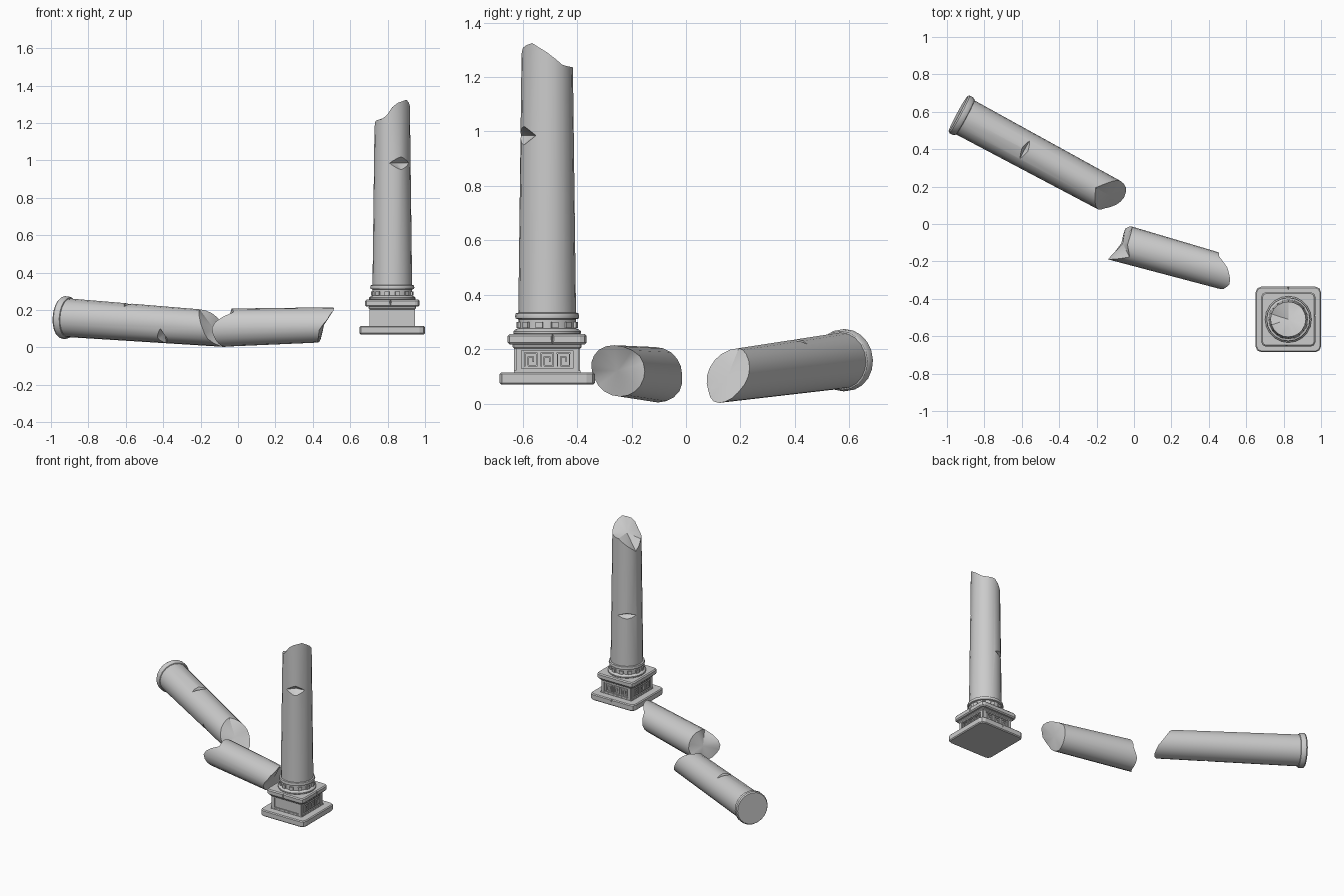
import bpy, bmesh
from math import sin, cos, pi, radians
from mathutils import Matrix, Vector

old = bpy.data.objects.get("Cube")
if old:
    bpy.data.objects.remove(old)

stone = bpy.data.materials.new("grey stone")
stone.use_nodes = True
stone.diffuse_color = (0.6, 0.6, 0.6, 1)
stone.node_tree.nodes["Principled BSDF"].inputs["Base Color"].default_value = (0.6, 0.6, 0.6, 1)

SIDES = 20
CENTRE = Vector((0.825, -0.51, 0))
STANDING = Matrix.Translation(CENTRE)


def finish(name, bm, matrix=Matrix()):
    bmesh.ops.recalc_face_normals(bm, faces=bm.faces)
    mesh = bpy.data.meshes.new(name)
    bm.to_mesh(mesh)
    bm.free()
    mesh.transform(matrix)
    mesh.materials.append(stone)
    ob = bpy.data.objects.new(name, mesh)
    bpy.context.collection.objects.link(ob)
    return ob


def select(ob):
    bpy.ops.object.select_all(action="DESELECT")
    ob.select_set(True)
    bpy.context.view_layer.objects.active = ob


def smooth(ob):
    select(ob)
    bpy.ops.object.shade_smooth_by_angle(angle=radians(32))


def apply(ob, mod):
    select(ob)
    bpy.ops.object.modifier_apply(modifier=mod.name)


def chip(ob, matrix, size):
    """Knock a diamond-shaped chip out of an object."""
    bm = bmesh.new()
    bmesh.ops.create_uvsphere(bm, u_segments=4, v_segments=2, radius=1)
    cutter = finish("chip_cutter", bm, matrix @ Matrix.Diagonal((*size, 1)))
    cutter.hide_render = True
    mod = ob.modifiers.new("chip", "BOOLEAN")
    mod.operation, mod.object, mod.solver = "DIFFERENCE", cutter, "EXACT"
    apply(ob, mod)
    bpy.data.objects.remove(cutter)


def around(degrees, radius, height):
    """Frame on a shaft's surface: x outward, y tangent, z along the axis."""
    return (Matrix.Rotation(radians(degrees), 4, "Z")
            @ Matrix.Translation((radius, 0, height)))


def edge_height(points, degrees):
    """Interpolate a broken rim given as (angle, height) pairs."""
    pts = [(points[-1][0] - 360, points[-1][1])] + points + [(points[0][0] + 360, points[0][1])]
    for (a, h), (b, k) in zip(pts, pts[1:]):
        if a <= degrees <= b:
            return h + (k - h) * (degrees - a) / (b - a)


def shaft(name, low, high, radius, matrix):
    """Tapered drum along local z with two broken (or level) ends."""
    bm = bmesh.new()
    rings = []
    for rim in (low, high):
        ring = []
        for i in range(SIDES):
            a = 2 * pi * i / SIDES
            h = edge_height(rim, 360 * i / SIDES)
            ring.append(bm.verts.new((radius(h) * cos(a), radius(h) * sin(a), h)))
        mid = bm.verts.new((0, 0, sum(v.co.z for v in ring) / SIDES))
        for i in range(SIDES):
            bm.faces.new((ring[i - 1], ring[i], mid))
        rings.append(ring)
    for i in range(SIDES):
        bm.faces.new((rings[0][i - 1], rings[0][i], rings[1][i], rings[1][i - 1]))
    return finish(name, bm, matrix)


def lathe(name, profile, matrix):
    """Closed turned part from (radius, height) pairs."""
    bm = bmesh.new()
    rings = [[bm.verts.new((r * cos(2 * pi * i / SIDES), r * sin(2 * pi * i / SIDES), h))
              for i in range(SIDES)] for r, h in profile]
    for a, b in zip(rings, rings[1:]):
        for i in range(SIDES):
            bm.faces.new((a[i - 1], a[i], b[i], b[i - 1]))
    bm.faces.new(rings[0])
    bm.faces.new(rings[-1])
    ob = finish(name, bm, matrix)
    smooth(ob)
    return ob


def slab(name, half, low, high, corner, soft):
    """Square slab with rounded corners and softened edges."""
    bm = bmesh.new()
    bmesh.ops.create_cube(bm, size=2, matrix=Matrix.Translation((0, 0, (low + high) / 2))
                          @ Matrix.Diagonal((half, half, (high - low) / 2, 1)))
    upright = [e for e in bm.edges if abs(e.verts[0].co.z - e.verts[1].co.z) > 0.001]
    if corner:
        bmesh.ops.bevel(bm, geom=upright, offset=corner, segments=2, profile=0.5, affect="EDGES")
    ob = finish(name, bm, STANDING)
    if soft:
        mod = ob.modifiers.new("soft", "BEVEL")
        mod.width, mod.segments, mod.angle_limit = soft, 1, radians(50)
        apply(ob, mod)
    return ob


def lying(origin, direction):
    """Frame for a fallen drum: z along its axis, y upward."""
    z = Vector(direction).normalized()
    x = Vector((0, 0, 1)).cross(z).normalized()
    y = z.cross(x)
    return Matrix.Translation(origin) @ Matrix((x, y, z)).transposed().to_4x4()


# Pedestal
plinth = slab("plinth", 0.175, 0.07, 0.115, 0.03, 0.006)
chip(plinth, Matrix.Translation(CENTRE + Vector((0, 0.178, 0.118))), (0.008, 0.02, 0.03))
slab("pedestal_block", 0.115, 0.11, 0.215, 0, 0)
slab("pedestal_foot", 0.122, 0.11, 0.122, 0, 0)
slab("pedestal_moulding", 0.127, 0.203, 0.222, 0, 0.006)
cap = slab("pedestal_cap", 0.145, 0.218, 0.256, 0.025, 0.007)
chip(cap, Matrix.Translation(CENTRE + Vector((0.147, 0.02, 0.24))), (0.015, 0.007, 0.04))
chip(cap, Matrix.Translation(CENTRE + Vector((-0.01, -0.147, 0.245))), (0.007, 0.015, 0.03))

# Raised frames and key pattern on the pedestal faces
KEY = [(-0.022, 0, 0.005, 0.05), (0, 0.0225, 0.05, 0.005), (0.022, 0, 0.005, 0.05),
       (0.006, -0.0225, 0.034, 0.005), (-0.01, -0.006, 0.005, 0.034),
       (0, 0.009, 0.022, 0.005), (0.009, 0, 0.005, 0.02)]
FRAME = [(-0.105, 0, 0.02, 0.083), (0.105, 0, 0.02, 0.083),
         (0, 0.037, 0.2, 0.009), (0, -0.037, 0.2, 0.009)]
for side, turn in (("front", -90), ("left", 0), ("back", 90), ("right", 180)):
    bars = list(FRAME)
    if side != "front":
        bars += [(x + shift, z, w, h) for shift in (-0.06, 0, 0.06) for x, z, w, h in KEY]
    bm = bmesh.new()
    for x, z, w, h in bars:
        bmesh.ops.create_cube(bm, size=1, matrix=around(turn, 0.1165, 0.1625)
                              @ Matrix.Translation((0, x, z)) @ Matrix.Diagonal((0.009, w, h, 1)))
    finish(side + "_panel_relief", bm, STANDING)

# Turned neck with a row of small blocks
lathe("column_neck", [(0.118, 0.25), (0.124, 0.258), (0.124, 0.266), (0.116, 0.273),
                      (0.106, 0.277), (0.106, 0.31), (0.116, 0.313), (0.118, 0.322),
                      (0.115, 0.332), (0.1, 0.336)], STANDING)
bm = bmesh.new()
for i in range(12):
    bmesh.ops.create_cube(bm, size=1, matrix=around(30 * i + 15, 0.107, 0.289)
                          @ Matrix.Diagonal((0.014, 0.026, 0.022, 1)))
finish("neck_blocks", bm, STANDING)

# Standing broken shaft
standing = shaft("standing_shaft", [(0, 0.325)],
                 [(0, 1.29), (40, 1.24), (90, 1.235), (125, 1.19), (165, 1.14), (195, 1.21),
                  (245, 1.225), (270, 1.285), (290, 1.31), (325, 1.325)],
                 lambda h: 0.106 - 0.0125 * (h - 0.33), STANDING)
chip(standing, STANDING @ around(-62, 0.11, 0.985), (0.055, 0.14, 0.045))
chip(standing, STANDING @ around(125, 0.105, 0.69), (0.045, 0.13, 0.022))
smooth(standing)

# Short fallen drum
middle = shaft("fallen_middle_drum",
               [(0, -0.006), (45, 0), (90, 0), (125, 0.03), (150, -0.04), (172, -0.085),
                (200, -0.08), (240, -0.06), (270, -0.04), (320, -0.043)],
               [(0, 0.477), (40, 0.485), (75, 0.552), (118, 0.586), (162, 0.556), (195, 0.51),
                (270, 0.475), (320, 0.475)],
               lambda h: 0.101 - 0.015 * h, lying((-0.032, -0.113, 0.107), (0.963, -0.27, 0.027)))
smooth(middle)

# Long fallen drum with its end collar
frame = lying((0.035, 0.064, 0.09), (0.88, -0.475, -0.064))
top = shaft("fallen_top_drum", [(0, -1.09)],
            [(0, -0.172), (45, -0.22), (90, -0.28), (135, -0.245), (180, -0.205), (215, -0.18),
             (250, -0.13), (280, -0.106), (320, -0.12)],
            lambda h: 0.095 - 0.009 * (h + 0.15), frame)
chip(top, frame @ around(90, 0.108, -0.71), (0.045, 0.12, 0.022))
chip(top, frame @ around(225, 0.105, -0.46), (0.045, 0.12, 0.035))
smooth(top)
lathe("end_collar", [(0.108, -1.11), (0.114, -1.102), (0.114, -1.08), (0.108, -1.07),
                     (0.1, -1.066)], frame)
